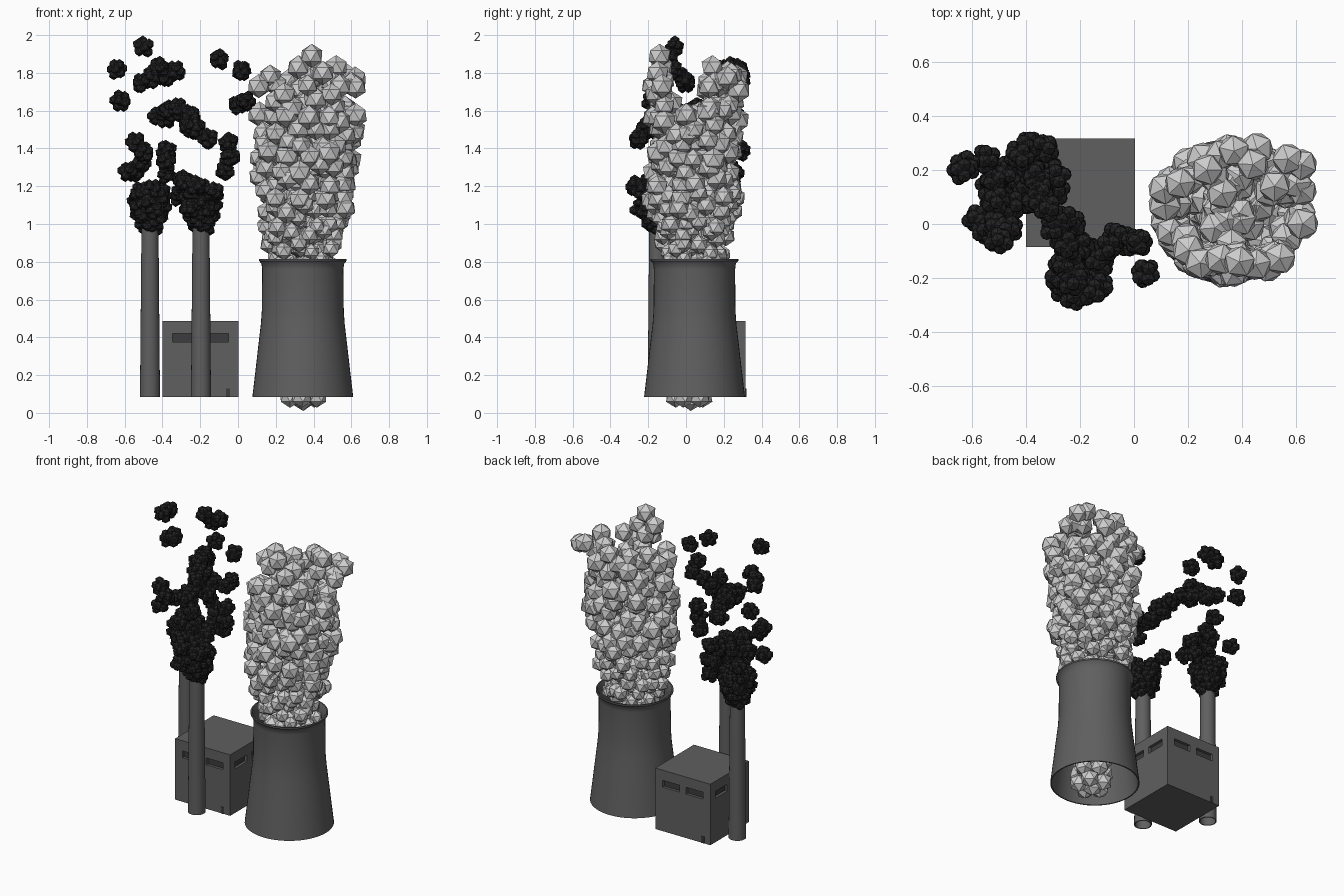
import bpy, bmesh, math, random
from mathutils import Vector, Matrix

if "Cube" in bpy.data.objects:
    bpy.data.objects.remove(bpy.data.objects["Cube"], do_unlink=True)
rng = random.Random(7)
BASE = 0.085


def material(name, value):
    m = bpy.data.materials.new(name)
    m.use_nodes = True
    col = (value, value, value, 1)
    m.diffuse_color = col
    m.node_tree.nodes["Principled BSDF"].inputs["Base Color"].default_value = col
    return m


concrete = material("concrete grey", 0.115)
dark = material("dark opening", 0.045)
steam_white = material("steam white", 0.61)
soot = material("soot black", 0.016)


def finish(name, bm, mats, smooth=False):
    me = bpy.data.meshes.new(name)
    bm.to_mesh(me)
    bm.free()
    for m in mats:
        me.materials.append(m)
    ob = bpy.data.objects.new(name, me)
    bpy.context.collection.objects.link(ob)
    if smooth:
        bpy.ops.object.select_all(action='DESELECT')
        ob.select_set(True)
        bpy.context.view_layer.objects.active = ob
        bpy.ops.object.shade_smooth_by_angle(angle=math.radians(35))


def lathe(name, profile, x, y, sides):
    """Revolve a closed (radius, height) outline around a vertical axis."""
    bm = bmesh.new()
    rings = [[bm.verts.new((x + r * math.cos(math.tau * i / sides),
                            y + r * math.sin(math.tau * i / sides), z))
              for i in range(sides)] for r, z in profile]
    for a, b in zip(rings, rings[1:] + rings[:1]):
        for i in range(sides):
            j = (i + 1) % sides
            bm.faces.new((a[i], a[j], b[j], b[i]))
    bmesh.ops.recalc_face_normals(bm, faces=bm.faces)
    finish(name, bm, [concrete], smooth=True)


def ball(bm, centre, radius):
    spin = Matrix.Rotation(rng.uniform(0, math.tau), 4, 'Z')
    bmesh.ops.create_icosphere(bm, subdivisions=1, radius=radius,
                               matrix=Matrix.Translation(centre) @ spin)


# Cooling tower: hollow, with a flared lip
outer = [(0.267, BASE), (0.251, 0.22), (0.235, 0.36), (0.222, 0.47), (0.217, 0.54),
         (0.215, 0.76), (0.219, 0.79), (0.232, 0.805), (0.232, 0.815)]
inner = [(r - 0.008, z) for r, z in outer[-3::-1]]
lathe("cooling_tower", outer + [(0.224, 0.815)] + inner, 0.343, 0.045, 48)

# Chimneys: hollow tapering pipes
chimneys = {"rear_chimney": (-0.466, 0.13), "front_chimney": (-0.196, -0.15)}
for name, (x, y) in chimneys.items():
    lathe(name, [(0.053, BASE), (0.045, 0.98), (0.039, 0.98), (0.047, BASE)], x, y, 24)

# Building: four walls with two recessed windows each
HALF, ROOF, DEPTH = 0.201, 0.487, 0.018
MID = Vector((-0.198, 0.115, 0))
cols = [-HALF, -0.148, -0.025, 0.025, 0.148, HALF]
rows = [BASE, 0.375, 0.42, ROOF]
bm = bmesh.new()


def quad(points, turn, mat=0):
    f = bm.faces.new([bm.verts.new(turn @ Vector(p) + MID) for p in points])
    f.material_index = mat


for k in range(4):
    turn = Matrix.Rotation(k * math.pi / 2, 3, 'Z')
    for c in range(5):
        for r in range(3):
            u0, u1, z0, z1 = cols[c], cols[c + 1], rows[r], rows[r + 1]
            rim = [(u0, -HALF, z0), (u1, -HALF, z0), (u1, -HALF, z1), (u0, -HALF, z1)]
            if r == 1 and c in (1, 3):
                back = [(u, v + DEPTH, z) for u, v, z in rim]
                quad(back, turn, 1)
                for i in range(4):
                    j = (i + 1) % 4
                    quad((rim[i], rim[j], back[j], back[i]), turn)
            else:
                quad(rim, turn)
flat = Matrix.Identity(3)
corners = [(-HALF, -HALF), (HALF, -HALF), (HALF, HALF), (-HALF, HALF)]
quad([(x, y, ROOF) for x, y in corners], flat)
quad([(x, y, BASE) for x, y in corners[::-1]], flat)
bmesh.ops.remove_doubles(bm, verts=bm.verts, dist=0.0005)
finish("building", bm, [concrete, dark])

# Doors: thin plates at the front and back
for name, sign in (("front_door", 1), ("back_door", -1)):
    bm = bmesh.new()
    place = Vector((MID.x + sign * 0.146, MID.y - sign * HALF, BASE + 0.022))
    bmesh.ops.create_cube(bm, size=1, matrix=Matrix.Translation(place)
                          @ Matrix.Diagonal((0.021, 0.006, 0.044, 1)))
    finish(name, bm, [dark])

# Steam: core inside the tower
bm = bmesh.new()
z = 0.085
while z < 0.8:
    reach = 0.07 + 0.06 * z
    for i in range(5):
        a = math.tau * i / 5 + z * 9
        ball(bm, (0.35 + reach * math.cos(a), 0.02 + reach * math.sin(a), z), 0.058)
    ball(bm, (0.345, 0.025, z - 0.015), 0.06)
    z += 0.085

# Steam: widening column of layered puffs, parting into two peaks at the top
z, layer = 0.8, 0
while z < 1.76:
    t = (z - 0.8) / 0.95
    reach = 0.155 + 0.07 * min(1, t * 3) + 0.02 * t
    size = 0.045 + 0.02 * min(1, t * 2)
    count = 13
    for i in range(count):
        a = math.tau * (i + 0.5 * (layer % 2)) / count + rng.uniform(-0.15, 0.15)
        d = reach * rng.uniform(0.82, 1.06)
        x, y = 0.345 + 0.03 * t + d * 1.02 * math.cos(a), 0.04 + 0.01 * t + d * 0.93 * math.sin(a)
        if z < 1.6 or abs(y - 0.02) > 0.09:
            ball(bm, (x, y, z + rng.uniform(-0.03, 0.03)), size * rng.uniform(0.88, 1.06))
    for i in range(7):
        a, d = rng.uniform(0, math.tau), reach * rng.uniform(0.1, 0.65)
        x, y = 0.36 + d * math.cos(a), 0.04 + d * math.sin(a)
        if z < 1.6 or abs(y - 0.02) > 0.09:
            ball(bm, (x, y, z), size)
    z += 0.07
    layer += 1

# Steam: uneven crown
for p in [(0.39, -0.14, 1.89), (0.32, -0.13, 1.83), (0.45, -0.15, 1.80), (0.38, -0.12, 1.76),
          (0.52, 0.14, 1.83), (0.57, 0.24, 1.79), (0.62, 0.22, 1.77), (0.60, 0.15, 1.74),
          (0.37, 0.27, 1.78), (0.44, 0.22, 1.80), (0.17, 0.15, 1.78), (0.11, 0.13, 1.73),
          (0.27, 0.2, 1.76), (0.5, 0.12, 1.75), (0.61, 0.02, 1.48)]:
    ball(bm, p, 0.064)
finish("steam_plume", bm, [steam_white])


# Smoke: tight clumps of small puffs, spread evenly over a sphere
def clump(bm, centre, count=10, spread=0.034, size=0.029):
    turn = Matrix.Rotation(rng.uniform(0, math.tau), 3, (1, rng.random(), rng.random()))
    for i in range(count):
        h = 1 - (2 * i + 1) / count
        w = math.sqrt(1 - h * h)
        d = Vector((w * math.cos(i * 2.4), w * math.sin(i * 2.4), h))
        ball(bm, Vector(centre) + turn @ d * spread * rng.uniform(0.75, 1.1), size)


# Smoke: dense columns leaving each chimney
for name, (x, y) in chimneys.items():
    bm = bmesh.new()
    for i in range(24):
        t = i / 23
        a, d = i * 2.4, 0.02 + 0.045 * min(1, t * 2)
        clump(bm, (x + d * math.cos(a), y + d * math.sin(a), 0.99 + 0.19 * t))
    finish(name.replace("chimney", "smoke_column"), bm, [soot])

# Smoke: drifting clumps, then a chain of them between the columns
bm = bmesh.new()
for p in [(-0.58, 0.02, 1.28), (-0.54, -0.03, 1.43), (-0.51, 0.08, 1.32), (-0.5, -0.04, 1.38),
          (-0.38, 0.26, 1.27), (-0.38, 0.29, 1.39), (-0.38, 0.22, 1.33), (-0.55, 0.24, 1.27),
          (-0.29, 0.18, 1.23), (-0.29, 0.12, 1.17), (-0.31, 0.2, 1.15), (-0.23, 0.0, 1.19),
          (-0.28, -0.2, 1.22), (-0.22, -0.27, 1.20), (-0.26, -0.24, 1.08), (-0.13, -0.23, 1.17),
          (-0.07, -0.05, 1.28), (-0.04, -0.07, 1.35), (-0.05, -0.05, 1.43),
          (0.0, -0.07, 1.63), (0.04, -0.18, 1.65), (0.02, -0.07, 1.81), (-0.1, -0.09, 1.87),
          (-0.62, 0.22, 1.65), (-0.64, 0.2, 1.82), (-0.5, -0.06, 1.935), (-0.51, 0.0, 1.75),
          (-0.46, -0.02, 1.77), (-0.42, 0.25, 1.83), (-0.33, 0.28, 1.81), (-0.39, 0.29, 1.78)]:
    clump(bm, p)
start, end = Vector((-0.4, 0.26, 1.59)), Vector((-0.18, -0.25, 1.47))
for i in range(16):
    p = start.lerp(end, i / 15)
    p.x += rng.uniform(-0.04, 0.04)
    p.z += 0.05 * math.sin(math.pi * i / 15) + rng.uniform(-0.04, 0.04)
    clump(bm, p)
finish("drifting_smoke", bm, [soot])
